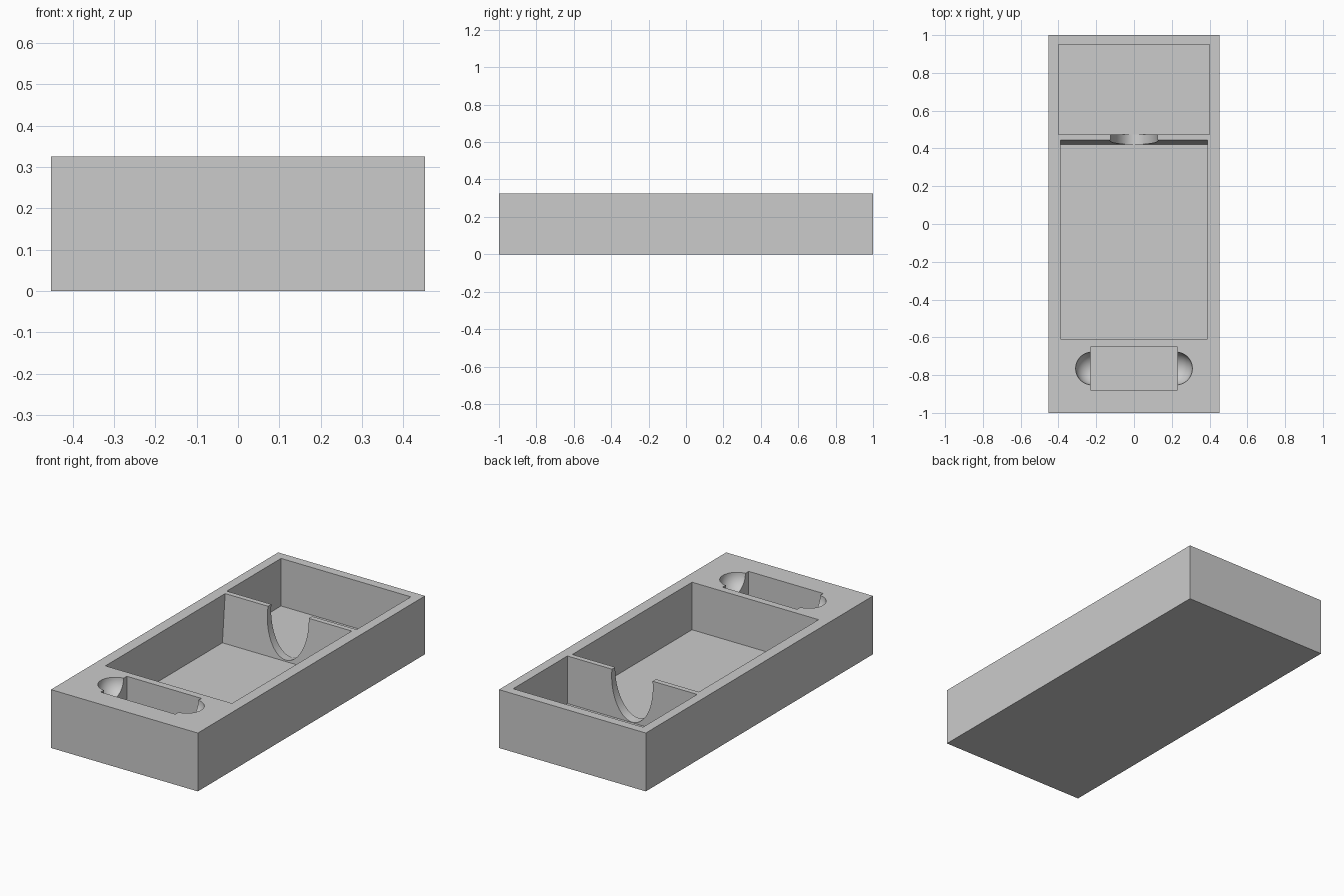
import bpy, bmesh, math
from mathutils import Matrix, Vector

old = bpy.data.objects.get("Cube")
if old:
    bpy.data.objects.remove(old, do_unlink=True)

HEIGHT = 0.325
FLOOR = 0.06
ABOVE = 0.1  # how far cutters stick out over the rim

grey = bpy.data.materials.new("plain_grey")
grey.use_nodes = True
grey.diffuse_color = (0.6, 0.6, 0.6, 1)
grey.node_tree.nodes["Principled BSDF"].inputs["Base Color"].default_value = (0.6, 0.6, 0.6, 1)


def finish(name, bm):
    bmesh.ops.recalc_face_normals(bm, faces=bm.faces)
    mesh = bpy.data.meshes.new(name)
    bm.to_mesh(mesh)
    bm.free()
    mesh.materials.append(grey)
    obj = bpy.data.objects.new(name, mesh)
    bpy.context.collection.objects.link(obj)
    return obj


def block(name, half_x, y0, y1, z0, z1, lean=0.0):
    """Box from y0 to y1; lean pushes the top of the back wall backwards."""
    bm = bmesh.new()
    size = Vector((2 * half_x, y1 - y0, z1 - z0))
    centre = Vector((0, (y0 + y1) / 2, (z0 + z1) / 2))
    bmesh.ops.create_cube(bm, size=1, matrix=Matrix.Translation(centre) @ Matrix.Diagonal(size.to_4d()))
    for v in bm.verts:
        if v.co.y > centre.y and v.co.z > centre.z:
            v.co.y += lean * (z1 - z0)
    return finish(name, bm)


def scoop(name, x):
    bm = bmesh.new()
    bmesh.ops.create_uvsphere(bm, u_segments=48, v_segments=24, radius=0.087,
                              matrix=Matrix.Translation((x, -0.765, HEIGHT)))
    return finish(name, bm)


def notch(name):
    """Tilted oval cylinder through the divider."""
    bm = bmesh.new()
    place = (Matrix.Translation((0, 0.45, 0.29)) @ Matrix.Rotation(math.radians(-5), 4, 'X')
             @ Matrix.Diagonal((0.127, 1, 0.224, 1)) @ Matrix.Rotation(math.pi / 2, 4, 'X'))
    bmesh.ops.create_cone(bm, cap_ends=True, segments=64, radius1=1, radius2=1, depth=0.12, matrix=place)
    return finish(name, bm)


# Solid tray body
tray = block("tray", 0.4525, -1, 1, 0, HEIGHT)

# Pockets, finger scoops and divider notch
top = HEIGHT + ABOVE
cutters = [
    block("main_pocket", 0.39, -0.61, 0.42, FLOOR, top, lean=0.09),
    block("back_pocket", 0.40, 0.473, 0.95, FLOOR, top),
    block("front_pocket", 0.23, -0.88, -0.65, FLOOR, top),
    notch("divider_notch"),
    scoop("left_scoop", 0.222),
    scoop("right_scoop", -0.222),
]

bpy.ops.object.select_all(action='DESELECT')
bpy.context.view_layer.objects.active = tray
tray.select_set(True)
for cutter in cutters:
    cutter.hide_render = True
    cut = tray.modifiers.new(cutter.name, 'BOOLEAN')
    cut.operation = 'DIFFERENCE'
    cut.solver = 'EXACT'
    cut.object = cutter
    bpy.ops.object.modifier_apply(modifier=cut.name)
    bpy.data.objects.remove(cutter, do_unlink=True)

bpy.ops.object.shade_smooth_by_angle(angle=math.radians(25))
